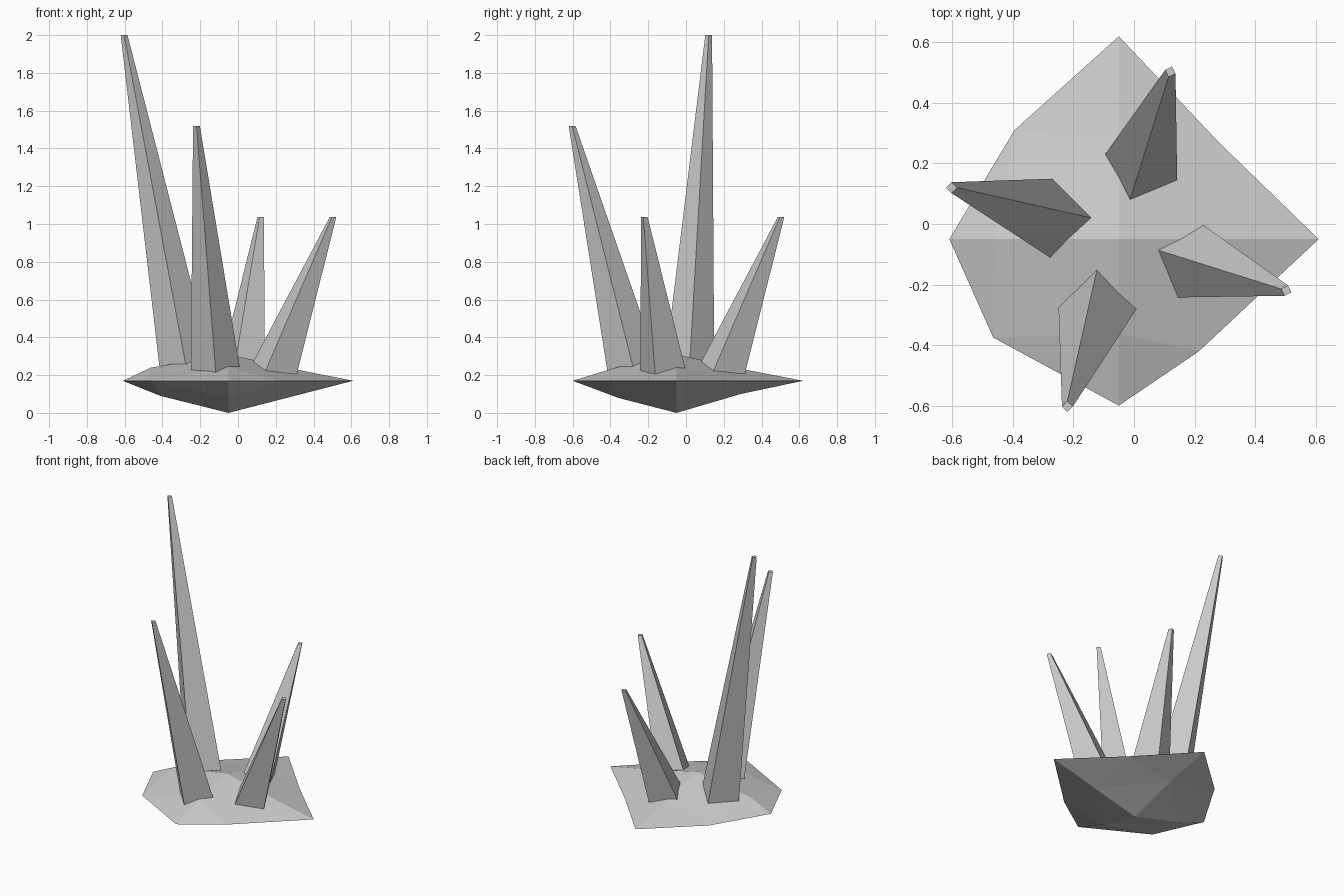
import bpy
from math import cos, sin, pi
from mathutils import Vector, Matrix

if "Cube" in bpy.data.objects:
    bpy.data.objects.remove(bpy.data.objects["Cube"])

CX = CY = -0.05      # shared pivot of rock and spikes


def make(name, verts, faces):
    me = bpy.data.meshes.new(name)
    me.from_pydata(verts, [], faces)
    me.update()
    ob = bpy.data.objects.new(name, me)
    bpy.context.collection.objects.link(ob)
    return ob


# Rock base: uneven octahedron split once (rim of 8, upper and lower rings of 4)
rim = [(0.61, -0.05), (0.28, 0.27), (-0.05, 0.62), (-0.395, 0.31),
       (-0.61, -0.05), (-0.465, -0.375), (-0.05, -0.60), (0.215, -0.42)]
upper = [(0.28, CY, 0.235), (CX, 0.28, 0.235), (-0.46, CY, 0.24), (CX, -0.36, 0.243)]
lower = [(0.28, CY, 0.085), (CX, 0.29, 0.10), (-0.41, CY, 0.09), (CX, -0.36, 0.08)]
verts = [(x, y, 0.17) for x, y in rim] + upper + lower + [(CX, CY, 0.31), (CX, CY, 0)]
faces = []
for ring, pole, flip in ((8, 16, False), (12, 17, True)):
    for i in range(4):
        a, mid, b = 2 * i, 2 * i + 1, (2 * i + 2) % 8
        u, v = ring + i, ring + (i + 1) % 4
        for f in ((a, mid, u), (mid, b, v), (mid, v, u), (u, v, pole)):
            faces.append(f[::-1] if flip else f)
make("rock_base", verts, faces)


# Spikes: leaning four-sided tapers, repeated by quarter turns around the pivot
def spike(name, quarter, height, twist):
    turn = Matrix.Rotation(quarter * pi / 2, 3, 'Z')
    pts = []
    for cx, cy, z, r_out, r_side in ((0.207, -0.063, 0.15, 0.148, 0.137),
                                     (0.553, -0.17, height, 0.018, 0.018)):
        for k in range(4):
            a = k * pi / 2 + twist
            r = r_side if k % 2 else r_out
            p = turn @ Vector((cx + r * cos(a), cy + r * sin(a), z))
            pts.append((p.x + CX, p.y + CY, p.z))
    sides = [(k, (k + 1) % 4, (k + 1) % 4 + 4, k + 4) for k in range(4)]
    make(name, pts, sides + [(3, 2, 1, 0), (4, 5, 6, 7)])


spike("right_spike", 0, 1.037, -0.32)
spike("back_spike", 1, 1.037, -0.32)
spike("left_spike", 2, 2.0, 0)
spike("front_spike", 3, 1.52, 0)
